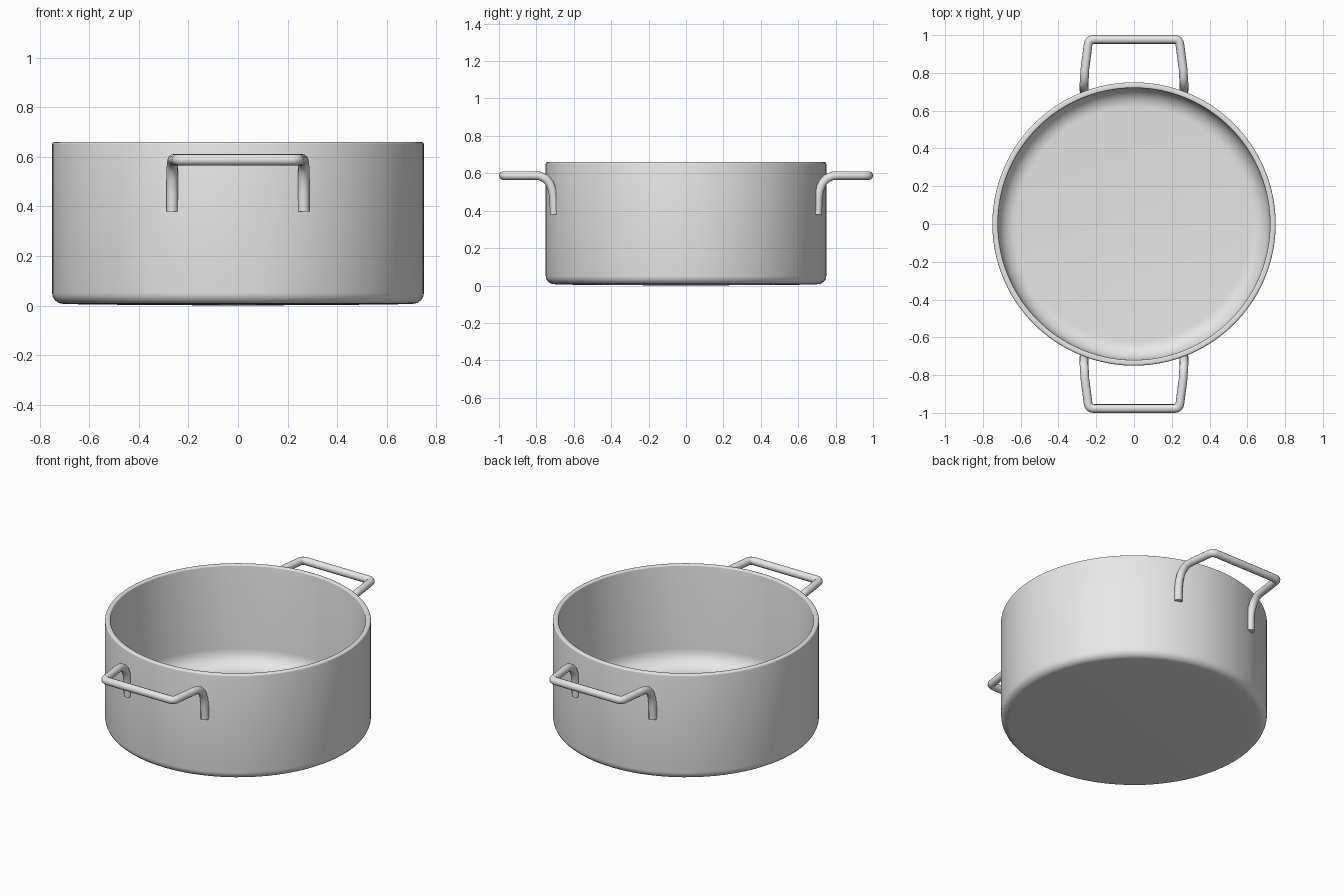
import bpy
import bmesh
import math
from mathutils import Matrix, Vector

cube = bpy.data.objects.get("Cube")
if cube:
    bpy.data.objects.remove(cube, do_unlink=True)

# Brushed metal colour
metal = bpy.data.materials.new("light_grey_metal")
metal.use_nodes = True
metal.diffuse_color = (0.8, 0.8, 0.8, 1)
metal.node_tree.nodes["Principled BSDF"].inputs["Base Color"].default_value = (0.8, 0.8, 0.8, 1)

HEIGHT, OUTER, INNER, FLOOR = 0.66, 0.75, 0.72, 0.04
TUBE = 0.023


def arc(cx, cz, radius, start, end, steps):
    """Points of a circular arc in the r-z plane, angles in degrees."""
    angles = [math.radians(start + (end - start) * i / steps) for i in range(steps + 1)]
    return [(cx + radius * math.cos(a), cz + radius * math.sin(a)) for a in angles]


def lathe(name, profile, segments=96):
    """Spin an r-z profile around the z axis."""
    bm = bmesh.new()
    verts = [bm.verts.new((r, 0, z)) for r, z in profile]
    edges = [bm.edges.new(pair) for pair in zip(verts, verts[1:])]
    bmesh.ops.spin(bm, geom=verts + edges, cent=(0, 0, 0), axis=(0, 0, 1),
                   angle=math.tau, steps=segments)
    bmesh.ops.remove_doubles(bm, verts=bm.verts, dist=0.0001)
    bmesh.ops.recalc_face_normals(bm, faces=bm.faces)
    mesh = bpy.data.meshes.new(name)
    bm.to_mesh(mesh)
    bm.free()
    obj = bpy.data.objects.new(name, mesh)
    bpy.context.collection.objects.link(obj)
    mesh.materials.append(metal)
    bpy.context.view_layer.objects.active = obj
    obj.select_set(True)
    bpy.ops.object.shade_smooth_by_angle(angle=math.radians(40))
    obj.select_set(False)
    return obj


def handle(name, turn):
    """Bent rod: two feet on the wall, two arms and a straight grip."""
    half = [(0.265, -0.705, 0.38), (0.265, -0.706, 0.46), (0.265, -0.714, 0.51),
            (0.265, -0.73, 0.548), (0.264, -0.753, 0.573), (0.262, -0.783, 0.586),
            (0.26, -0.82, 0.588)]
    # Rounded corner where the arm meets the grip
    a, b, c = Vector((0.243, -0.95, 0.588)), Vector((0.24, -0.977, 0.588)), Vector((0.213, -0.977, 0.588))
    half += [tuple(a.lerp(b, t).lerp(b.lerp(c, t), t)) for t in (0, 0.25, 0.5, 0.75, 1)]
    path = half + [(-x, y, z) for x, y, z in reversed(half)]
    curve = bpy.data.curves.new(name, "CURVE")
    curve.dimensions = "3D"
    curve.bevel_depth = TUBE
    curve.bevel_resolution = 4
    curve.use_fill_caps = True
    spline = curve.splines.new("POLY")
    spline.points.add(len(path) - 1)
    rotation = Matrix.Rotation(turn, 4, "Z")
    for point, co in zip(spline.points, path):
        point.co = (*(rotation @ Vector(co)), 1)
    spline.use_smooth = True
    curve.materials.append(metal)
    obj = bpy.data.objects.new(name, curve)
    bpy.context.collection.objects.link(obj)


# Pot body: underside, outer wall, rounded rim, inner wall and floor
profile = [(0, 0), (0.6, 0.004)]
profile += arc(OUTER - 0.045, 0.052, 0.045, -90, 0, 6)
profile += arc(OUTER - 0.01, HEIGHT - 0.01, 0.01, 0, 90, 4)
profile += arc(INNER + 0.008, HEIGHT - 0.008, 0.008, 90, 180, 4)
profile += arc(INNER - 0.1, FLOOR + 0.1, 0.1, 0, -90, 8)
profile += [(0, FLOOR)]
lathe("pot_body", profile)

# Side handles, front and back
handle("front_handle", 0)
handle("back_handle", math.pi)
